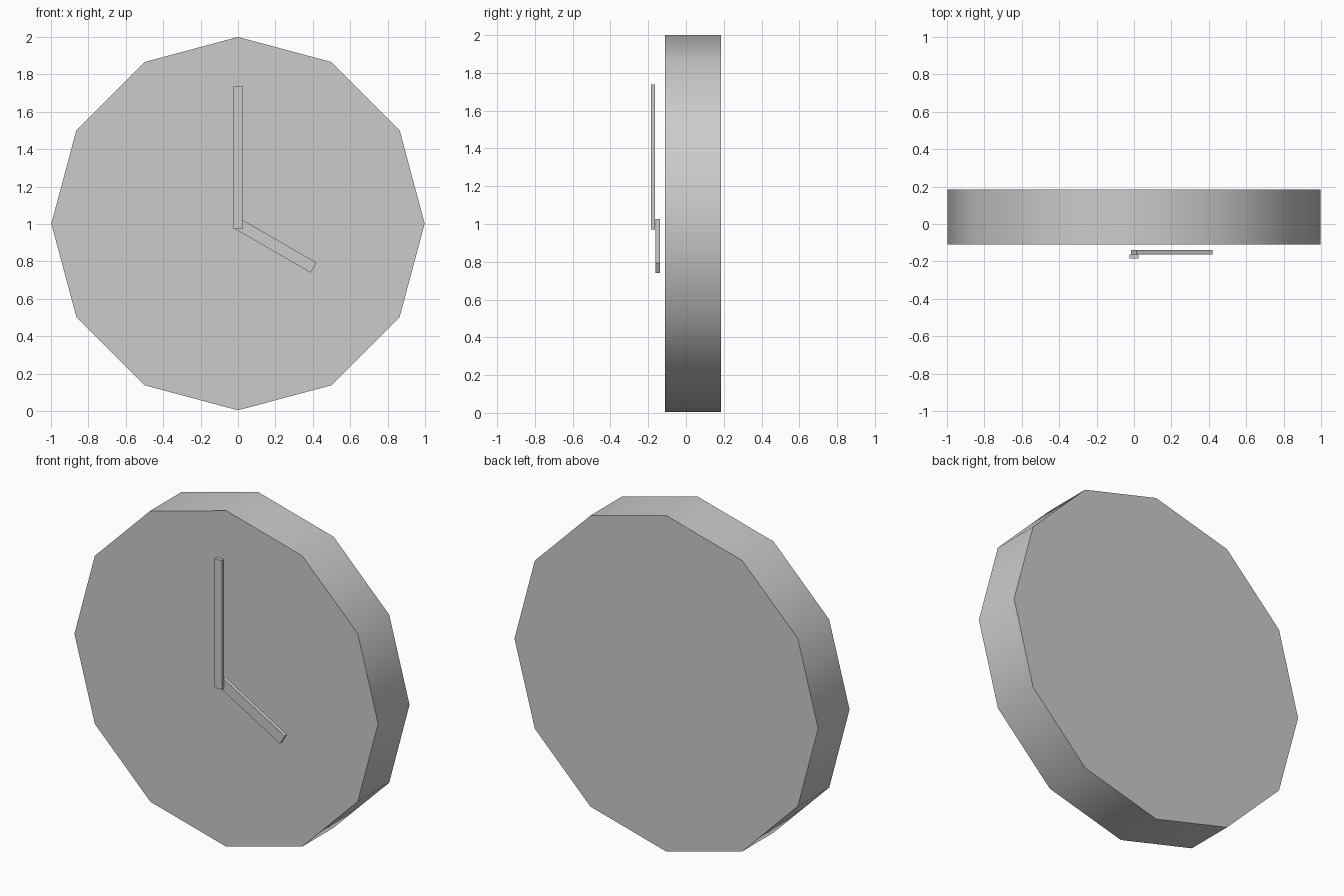
import bpy, bmesh, math
from mathutils import Matrix, Vector

if "Cube" in bpy.data.objects:
    bpy.data.objects.remove(bpy.data.objects["Cube"])


def hand(name, length, width, tail, y0, y1, angle):
    """Flat bar pivoting at the dial centre, angle clockwise from 12 o'clock."""
    bm = bmesh.new()
    bmesh.ops.create_cube(bm, size=1)
    bmesh.ops.scale(bm, vec=(width, y1 - y0, length + tail), verts=bm.verts)
    bmesh.ops.translate(bm, vec=(0, 0, (length - tail) / 2), verts=bm.verts)
    me = bpy.data.meshes.new(name)
    bm.to_mesh(me)
    bm.free()
    ob = bpy.data.objects.new(name, me)
    me.transform(Matrix.Translation(Vector((0, (y0 + y1) / 2, 1.0)))
                 @ Matrix.Rotation(angle, 4, 'Y'))
    bpy.context.collection.objects.link(ob)
    return ob


# Twelve-sided case, a corner at the top, with smooth rim and flat faces
bpy.ops.mesh.primitive_cylinder_add(vertices=12, radius=0.998, depth=0.295,
                                    location=(0, 0.0375, 1.002),
                                    rotation=(math.radians(90), 0, 0))
case = bpy.context.object
case.name = "clock_case"
bpy.ops.object.transform_apply(location=True, rotation=True, scale=True)
bpy.ops.object.shade_smooth_by_angle(angle=math.radians(40))

# Hands floating just in front of the dial, showing four o'clock
hand("minute_hand", 0.738, 0.047, 0.028, -0.185, -0.163, 0)
hand("hour_hand", 0.467, 0.062, 0.001, -0.162, -0.138, math.radians(120))
